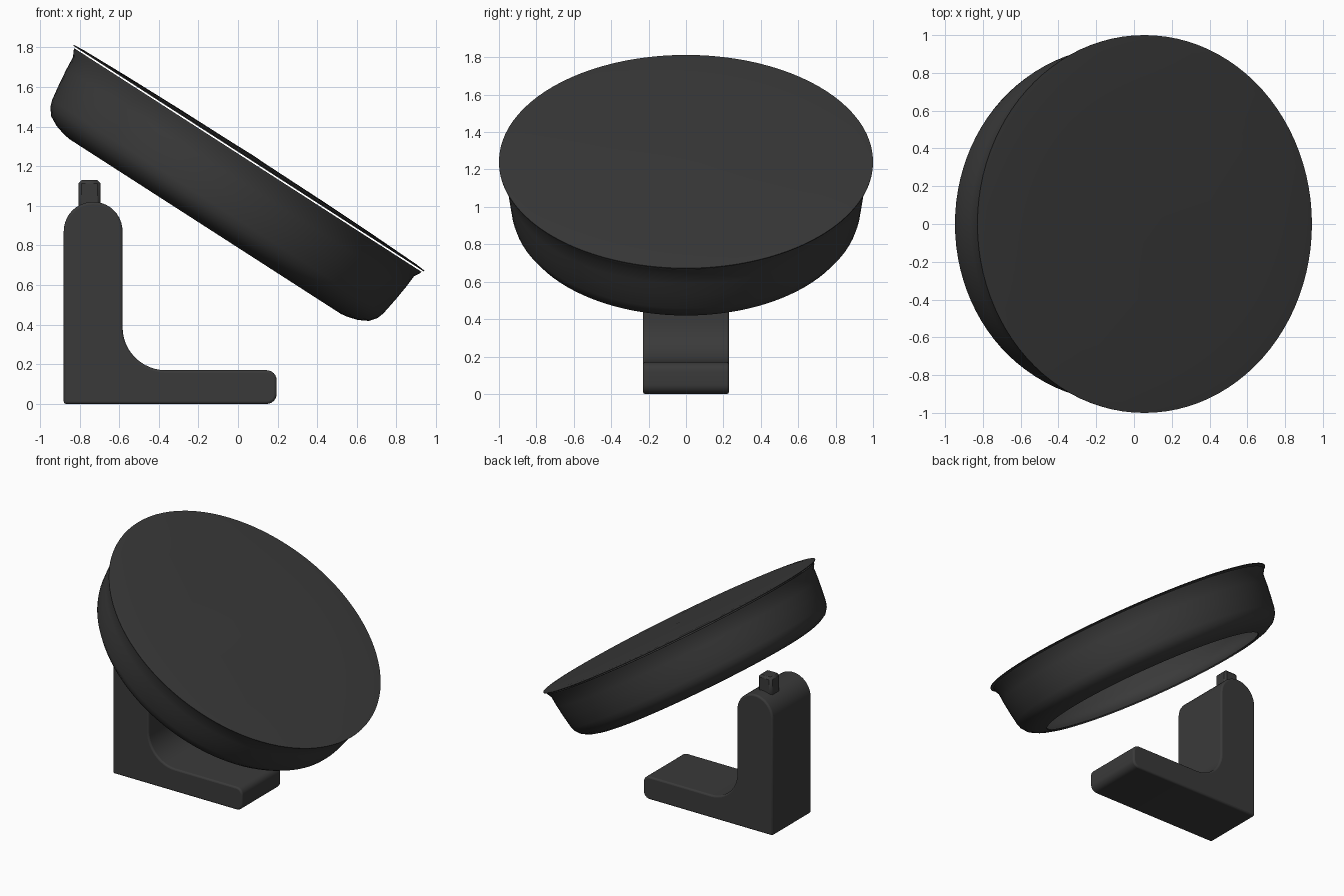
import bpy, bmesh, math
from mathutils import Matrix

old = bpy.data.objects.get("Cube")
if old:
    bpy.data.objects.remove(old)

charcoal = bpy.data.materials.new("charcoal")
charcoal.use_nodes = True
COLOR = (0.042, 0.042, 0.042, 1)
charcoal.diffuse_color = COLOR
charcoal.node_tree.nodes["Principled BSDF"].inputs["Base Color"].default_value = COLOR


def finish(name, bm, bevel=0, segments=3, angle=35):
    bmesh.ops.recalc_face_normals(bm, faces=bm.faces)
    mesh = bpy.data.meshes.new(name)
    bm.to_mesh(mesh)
    bm.free()
    mesh.materials.append(charcoal)
    obj = bpy.data.objects.new(name, mesh)
    bpy.context.collection.objects.link(obj)
    bpy.ops.object.select_all(action='DESELECT')
    obj.select_set(True)
    bpy.context.view_layer.objects.active = obj
    bpy.ops.object.shade_smooth_by_angle(angle=math.radians(angle))
    if bevel:
        mod = obj.modifiers.new("soft_edges", 'BEVEL')
        mod.width = bevel
        mod.segments = segments
        mod.limit_method = 'ANGLE'
        mod.angle_limit = math.radians(40)
    return obj


def lathe(name, profile, angle, depth=1):
    """Spin a (radius, height) profile into an oval and tilt it."""
    bm = bmesh.new()
    verts = [bm.verts.new((r, 0, h)) for r, h in profile]
    edges = [bm.edges.new(pair) for pair in zip(verts, verts[1:])]
    bmesh.ops.spin(bm, geom=verts + edges, cent=(0, 0, 0), axis=(0, 0, 1),
                   angle=math.tau, steps=96, use_merge=True)
    bmesh.ops.remove_doubles(bm, verts=bm.verts, dist=0.0005)
    obj = finish(name, bm, angle=angle)
    obj.matrix_world = (Matrix.Translation((0.055, 0, 1.24))
                        @ Matrix.Rotation(0.572, 4, 'Y')
                        @ Matrix.Diagonal((1.053, depth, 1, 1)))
    return obj


def arc(cx, cz, r, start, end, steps):
    return [(cx + r * math.cos(math.radians(start + (end - start) * i / steps)),
             cz + r * math.sin(math.radians(start + (end - start) * i / steps)))
            for i in range(steps + 1)]


# Thin, slightly domed lid
lathe("lid", [(0, 0), (0.9, 0), (1, -0.002), (1, 0.003), (0.95, 0.008),
              (0.7, 0.015), (0.4, 0.02), (0.1, 0.022), (0, 0.024)], 30)

# Hollow pan: flared rim, tapering wall, rounded lip turned inwards
rim = [(0.955, -0.011), (0.99, -0.01)]
outer = [(0.987, -0.022), (0.972, -0.05), (0.967, -0.12), (0.958, -0.2),
         (0.945, -0.29), (0.934, -0.325), (0.906, -0.362), (0.86, -0.388)]
lip = [(0.81, -0.403), (0.775, -0.409), (0.772, -0.4), (0.8, -0.39)]
inner = [(0.852, -0.375), (0.896, -0.35), (0.922, -0.315), (0.932, -0.28),
         (0.945, -0.19), (0.955, -0.011)]
lathe("pan", rim + outer + lip + inner, 50, depth=0.988)

# L-shaped stand: upright with round top, filleted into a flat foot
outline = [(-0.88, 0)]
outline += arc(0.145, 0.05, 0.05, -90, 0, 6)
outline += arc(0.145, 0.12, 0.05, 0, 90, 6)
outline += arc(-0.365, 0.388, 0.218, 270, 180, 12)
outline += arc(-0.7315, 0.872, 0.1485, 0, 180, 20)
bm = bmesh.new()
side = bm.faces.new([bm.verts.new((x, -0.23, z)) for x, z in outline])
ext = bmesh.ops.extrude_face_region(bm, geom=[side], use_keep_orig=True)
bmesh.ops.translate(bm, vec=(0, 0.46, 0),
                    verts=[v for v in ext["geom"] if isinstance(v, bmesh.types.BMVert)])
finish("stand", bm, bevel=0.012)

# Small chamfered block on top of the upright
bm = bmesh.new()
bmesh.ops.create_cube(bm, size=1, matrix=Matrix.Translation((-0.75, 0.085, 1.03))
                      @ Matrix.Diagonal((0.112, 0.112, 0.2, 1)))
finish("top_block", bm, bevel=0.016, segments=1, angle=20)
